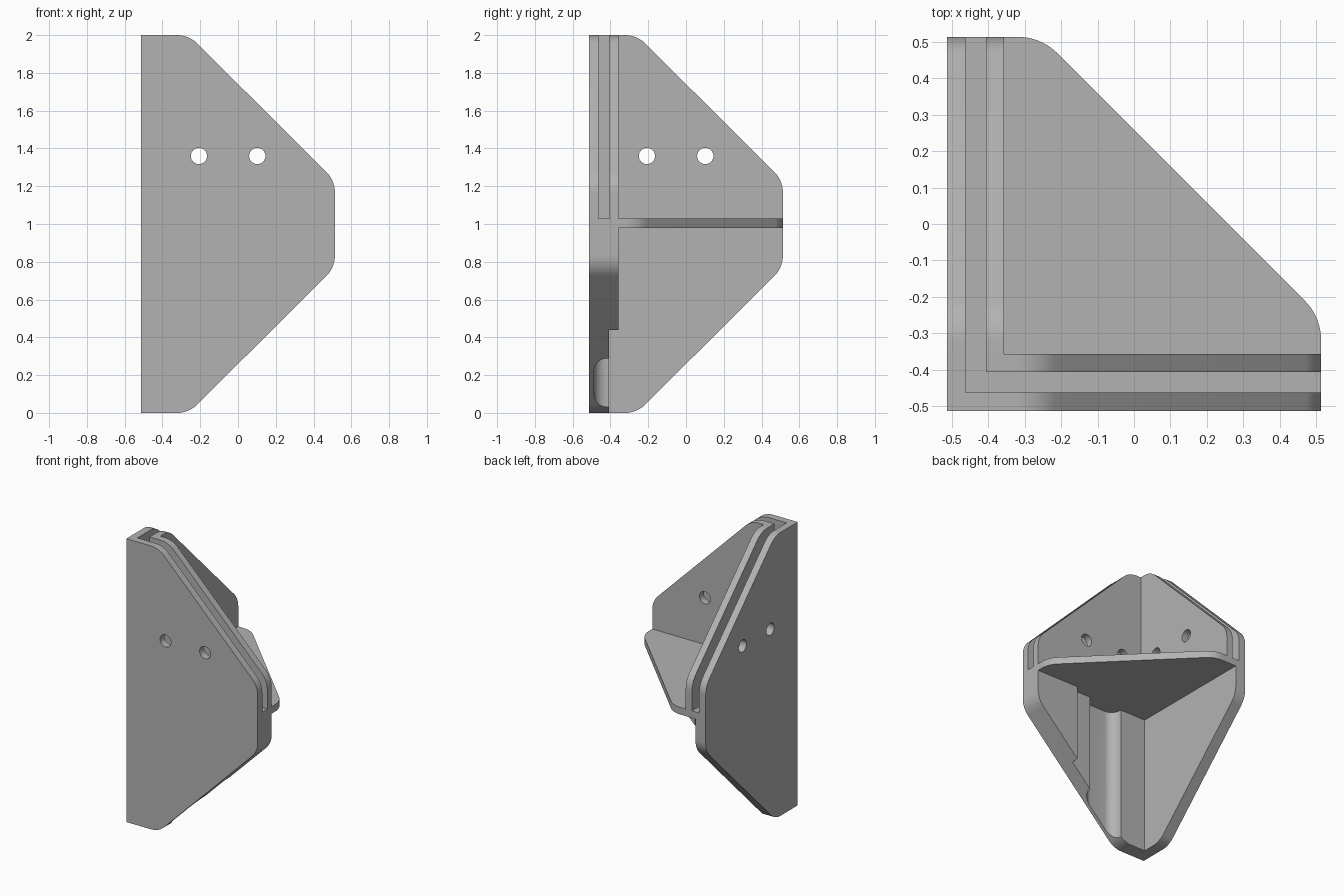
import bpy, bmesh, math
from mathutils import Vector

cube = bpy.data.objects.get("Cube")
if cube:
    bpy.data.objects.remove(cube)

H = 0.513            # half width of the bracket
SHELF = (0.98, 1.03)  # underside and top of the shelf

grey = bpy.data.materials.new("plain grey")
grey.use_nodes = True
colour = (0.45, 0.45, 0.45, 1)
grey.diffuse_color = colour
grey.node_tree.nodes["Principled BSDF"].inputs["Base Color"].default_value = colour


def rounded(corners, steps=10):
    """Outline from (u, v, radius) corners, each rounded by an arc."""
    out = []
    for i, (u, v, r) in enumerate(corners):
        p = Vector((u, v))
        if not r:
            out.append(p)
            continue
        a = (Vector(corners[i - 1][:2]) - p).normalized()
        b = (Vector(corners[(i + 1) % len(corners)][:2]) - p).normalized()
        half = a.angle(b) / 2
        centre = p + (a + b).normalized() * r / math.sin(half)
        start = p + a * r / math.tan(half) - centre
        end = p + b * r / math.tan(half) - centre
        turn = start.angle_signed(end)
        for k in range(steps + 1):
            t = -turn * k / steps
            c, s = math.cos(t), math.sin(t)
            out.append(centre + Vector((c * start.x - s * start.y, s * start.x + c * start.y)))
    return out


def prism(name, outline, axis, lo, hi):
    """Extrude a 2D outline along an axis between lo and hi."""
    place = {"x": lambda u, v, w: (w, u, v),
             "y": lambda u, v, w: (u, w, v),
             "z": lambda u, v, w: (u, v, w)}[axis]
    bm = bmesh.new()
    face = bm.faces.new([bm.verts.new(place(u, v, lo)) for u, v in outline])
    ext = bmesh.ops.extrude_face_region(bm, geom=[face])
    shift = Vector(place(0, 0, hi - lo))
    bmesh.ops.translate(bm, vec=shift, verts=[g for g in ext["geom"] if isinstance(g, bmesh.types.BMVert)])
    bmesh.ops.recalc_face_normals(bm, faces=bm.faces)
    mesh = bpy.data.meshes.new(name)
    bm.to_mesh(mesh)
    bm.free()
    mesh.materials.append(grey)
    obj = bpy.data.objects.new(name, mesh)
    bpy.context.scene.collection.objects.link(obj)
    return obj


def box(name, x, y, z):
    return prism(name, [(x[0], y[0]), (x[1], y[0]), (x[1], y[1]), (x[0], y[1])], "z", *z)


def combine(target, other, operation):
    """Apply a boolean and discard the second solid."""
    mod = target.modifiers.new(operation, "BOOLEAN")
    mod.operation, mod.solver, mod.object = operation, "EXACT", other
    bpy.context.view_layer.objects.active = target
    bpy.ops.object.modifier_apply(modifier=mod.name)
    bpy.data.objects.remove(other)


# Two upright walls and the shelf between them
R = 0.15
wall = rounded([(-H, 0, 0), (-0.26, 0, R), (H, 0.77, R), (H, 1.23, R), (-0.26, 2, R), (-H, 2, 0)])
shelf = rounded([(-H, -H, 0), (H, -H, 0), (H, -0.255, R), (-0.255, H, R), (-H, H, 0)])
bracket = prism("corner_bracket", wall, "y", -H, -0.357)
combine(bracket, prism("left_wall", wall, "x", -H, -0.357), "UNION")

# Hollow that thins the walls below the shelf
combine(bracket, box("hollow", (-0.433, 0.18), (-0.408, 0.7), (-0.2, SHELF[0])), "DIFFERENCE")

# Vertical groove with rounded inner corners in the front wall
groove = rounded([(-0.23, -0.3, 0), (-0.23, -0.487, 0.07), (0.03, -0.487, 0.07), (0.03, -0.3, 0)])
combine(bracket, prism("groove", groove, "z", -0.2, SHELF[0]), "DIFFERENCE")
combine(bracket, prism("shelf", shelf, "z", *SHELF), "UNION")

# L-shaped panel slot above the shelf
a, b = -0.462, -0.406
slot = [(a, a), (1, a), (1, b), (b, b), (b, 1), (a, 1)]
combine(bracket, prism("panel_slot", slot, "z", SHELF[1], 2.5), "DIFFERENCE")

# Two screw holes through each wall
for axis in "xy":
    for u in (-0.207, 0.102):
        ring = [(u + 0.043 * math.cos(t * math.tau / 32), 1.36 + 0.043 * math.sin(t * math.tau / 32))
                for t in range(32)]
        combine(bracket, prism("screw_hole", ring, axis, -0.7, -0.3), "DIFFERENCE")

bpy.ops.object.select_all(action="DESELECT")
bracket.select_set(True)
bpy.context.view_layer.objects.active = bracket
bpy.ops.object.shade_smooth_by_angle(angle=math.radians(30))
